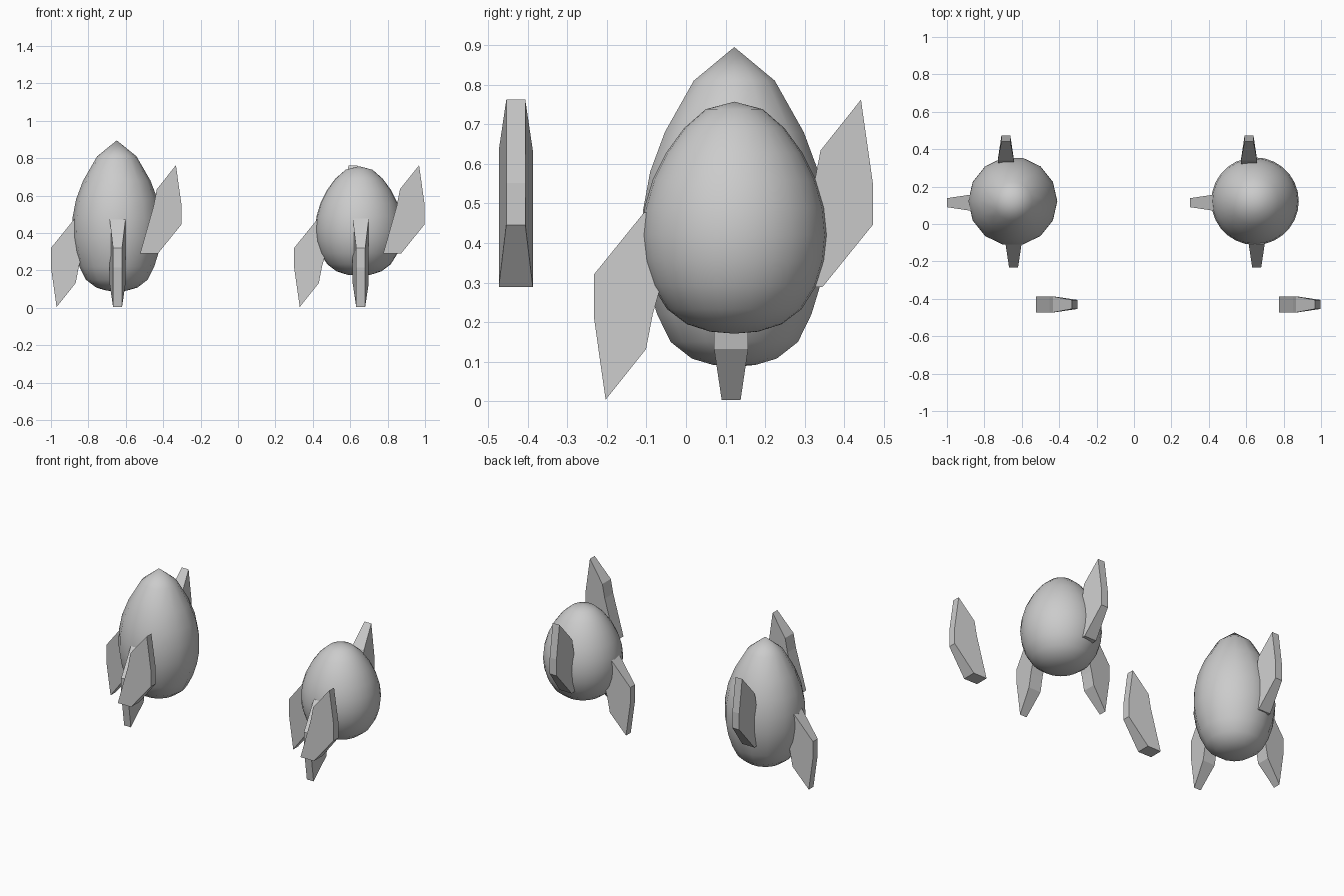
import bpy, bmesh
from math import sin, cos, pi, radians

if "Cube" in bpy.data.objects:
    bpy.data.objects.remove(bpy.data.objects["Cube"])


def make_object(name, bm):
    bmesh.ops.recalc_face_normals(bm, faces=bm.faces)
    mesh = bpy.data.meshes.new(name)
    bm.to_mesh(mesh)
    bm.free()
    obj = bpy.data.objects.new(name, mesh)
    bpy.context.collection.objects.link(obj)
    return obj


def lathe(name, profile, center, sides):
    """Closed body of revolution from (radius, z) points, poles at both ends."""
    bm = bmesh.new()
    bottom = bm.verts.new((center[0], center[1], profile[0][1]))
    top = bm.verts.new((center[0], center[1], profile[-1][1]))
    rings = []
    for r, z in profile[1:-1]:
        rings.append([bm.verts.new((center[0] + r * cos(2 * pi * i / sides),
                                    center[1] + r * sin(2 * pi * i / sides), z))
                      for i in range(sides)])
    for i in range(sides):
        j = (i + 1) % sides
        bm.faces.new((bottom, rings[0][j], rings[0][i]))
        bm.faces.new((top, rings[-1][i], rings[-1][j]))
        for a, b in zip(rings, rings[1:]):
            bm.faces.new((a[i], a[j], b[j], b[i]))
    obj = make_object(name, bm)
    bpy.ops.object.select_all(action='DESELECT')
    obj.select_set(True)
    bpy.context.view_layer.objects.active = obj
    bpy.ops.object.shade_smooth_by_angle(angle=radians(50))
    return obj


# Fin outline: (distance outward from root, height, half thickness)
FIN = [(0.0, 0.477, 0.043), (0.095, 0.477, 0.043), (0.222, 0.32, 0.024),
       (0.222, 0.215, 0.024), (0.192, 0.004, 0.024), (0.09, 0.132, 0.043),
       (0.073, 0.22, 0.043)]


def fin(name, root, direction, flipped=False):
    dx, dy = direction
    bm = bmesh.new()
    sides = []
    for s in (1, -1):
        sides.append([bm.verts.new((root[0] + dx * u - dy * t * s,
                                    root[1] + dy * u + dx * t * s,
                                    0.766 - z if flipped else z))
                      for u, z, t in FIN])
    n = len(FIN)
    bm.faces.new(sides[0])
    bm.faces.new(sides[1][::-1])
    for i in range(n):
        j = (i + 1) % n
        bm.faces.new((sides[0][i], sides[1][i], sides[1][j], sides[0][j]))
    return make_object(name, bm)


# Bodies: a tall faceted egg and a shorter smooth egg
tall_egg = [(0, .087), (.055, .092), (.11, .108), (.165, .15), (.2, .22),
            (.225, .30), (.238, .38), (.237, .48), (.218, .58), (.18, .68),
            (.105, .81), (0, .895)]
short_egg = [(0, .171), (.06, .176), (.12, .195), (.17, .233), (.207, .292),
             (.227, .355), (.234, .42), (.227, .49), (.206, .56), (.172, .628),
             (.127, .69), (.072, .738), (0, .757)]
lathe("tall_body", tall_egg, (-0.648, 0.122), 14)
lathe("short_body", short_egg, (0.647, 0.122), 28)

# Four fins per body; the right one stands detached in front
for label, cx in (("tall", -0.65), ("short", 0.65)):
    fin(label + "_left_fin", (cx - 0.128, 0.114), (-1, 0))
    fin(label + "_front_fin", (cx + 0.006, -0.011), (0, -1))
    fin(label + "_back_fin", (cx - 0.035, 0.25), (0, 1), flipped=True)
    fin(label + "_detached_fin", (cx + 0.126, -0.43), (1, 0), flipped=True)
